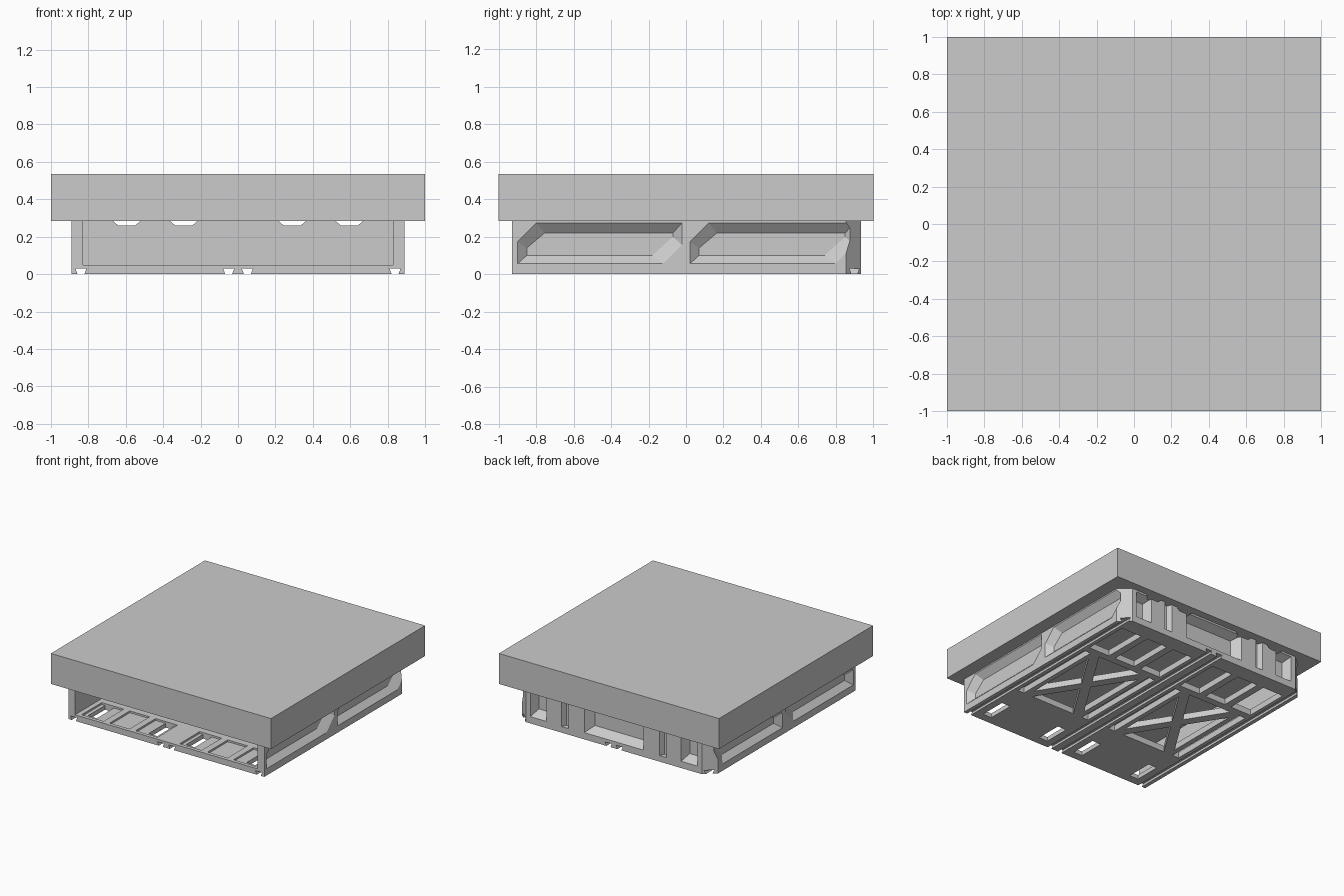
import bpy, bmesh

if "Cube" in bpy.data.objects:
    bpy.data.objects.remove(bpy.data.objects["Cube"])

grey = bpy.data.materials.new("light grey")
grey.diffuse_color = (0.6, 0.6, 0.6, 1)
grey.use_nodes = True
grey.node_tree.nodes["Principled BSDF"].inputs["Base Color"].default_value = grey.diffuse_color


def loft(bm, ring_a, ring_b):
    """Closed solid between two rings with equal point counts."""
    a = [bm.verts.new(p) for p in ring_a]
    b = [bm.verts.new(p) for p in ring_b]
    n = len(a)
    bm.faces.new(a)
    bm.faces.new(b[::-1])
    for i in range(n):
        bm.faces.new((a[i], b[i], b[(i + 1) % n], a[(i + 1) % n]))


def prism(bm, outline, z0, z1):
    loft(bm, [(x, y, z0) for x, y in outline], [(x, y, z1) for x, y in outline])


def rect(x0, x1, y0, y1):
    return [(x0, y0), (x1, y0), (x1, y1), (x0, y1)]


def finish(name, bm, helper=False):
    bmesh.ops.recalc_face_normals(bm, faces=bm.faces)
    mesh = bpy.data.meshes.new(name)
    bm.to_mesh(mesh)
    bm.free()
    mesh.materials.append(grey)
    ob = bpy.data.objects.new(name, mesh)
    bpy.context.collection.objects.link(ob)
    if helper:
        ob.hide_render = True
        ob.hide_viewport = False
        ob.display_type = 'WIRE'
    return ob


def cut(target, cutter):
    mod = target.modifiers.new(cutter.name, 'BOOLEAN')
    mod.operation = 'DIFFERENCE'
    mod.solver = 'EXACT'
    mod.object = cutter


# top slab
bm = bmesh.new()
prism(bm, rect(-1, 1, -1, 1), 0.285, 0.535)
finish("top_slab", bm)

# walls: open at the front, chamfered back corners
bm = bmesh.new()
half = [(0.83, -0.93), (0.89, -0.93), (0.89, 0.855), (0.80, 0.935)]
inner = [(-0.83, 0.83), (0.83, 0.83)]
prism(bm, half + [(-x, y) for x, y in half[::-1]] + inner, 0.05, 0.285)
walls = finish("walls", bm)

# sloped side recesses, two on each side
outer = [(-.90, .055), (-.90, .175), (-.80, .275), (-.02, .275), (-.02, .155), (-.12, .055)]
inset = [(-.85, .10), (-.85, .14), (-.755, .22), (-.07, .22), (-.07, .20), (-.18, .10)]
bm = bmesh.new()
for s in (-1, 1):
    for dy in (0, 0.92):
        loft(bm, [(s * .891, y + dy, z) for y, z in outer],
             [(s * .845, y + dy, z) for y, z in inset])
cut(walls, finish("side_recess_cutter", bm, True))

# back recesses: wide centre one and a narrow one beside each corner post
bm = bmesh.new()
for x0, x1, bevel in ((-.27, .27, .05), (.61, .76, .03), (-.76, -.61, .03)):
    loft(bm, [(x, .936, z) for x, z in rect(x0, x1, .055, .27)],
         [(x, .865, z) for x, z in rect(x0 + bevel, x1 - bevel, .10, .235)])
cut(walls, finish("back_recess_cutter", bm, True))

# grooves that split the back pillars
bm = bmesh.new()
for s in (-1, 1):
    prism(bm, [(s * .41, .94), (s * .43, .895), (s * .46, .895), (s * .48, .94)], .04, .3)
cut(walls, finish("pillar_groove_cutter", bm, True))

# see-through notches along the top of the back wall
bm = bmesh.new()
for s in (-1, 1):
    for c in (.29, .595):
        notch = [(c - .045, .26), (c + .045, .26), (c + .105, .31), (c - .105, .31)]
        loft(bm, [(s * x, .78, z) for x, z in notch], [(s * x, .96, z) for x, z in notch])
cut(walls, finish("top_notch_cutter", bm, True))

# floor plate
bm = bmesh.new()
plan = [(0.89, -0.93), (0.89, 0.855), (0.80, 0.935)]
prism(bm, plan + [(-x, y) for x, y in plan[::-1]], 0, 0.05)
floor = finish("floor_plate", bm)

# dovetail guide grooves under the floor
bm = bmesh.new()
for c in (-.84, -.05, .05, .84):
    tail = [(c - .014, -.01), (c + .014, -.01), (c + .03, .03), (c - .03, .03)]
    loft(bm, [(x, -.95, z) for x, z in tail], [(x, .95, z) for x, z in tail])
cut(floor, finish("guide_groove_cutter", bm, True))

# shallow pockets in the upper side of the floor at the front
bm = bmesh.new()
for s in (-1, 1):
    for x0, x1 in ((.10, .30), (.355, .535), (.59, .79)):
        prism(bm, [(s * x, y) for x, y in rect(x0, x1, -.90, -.64)], .035, .06)
cut(floor, finish("floor_pocket_cutter", bm, True))

# openings: front slots, cross-braced middle, long slots at the back
bm = bmesh.new()
x0, x1, y0, y1, g = .20, .69, -.42, .36, .045
cx, cy = (x0 + x1) / 2, (y0 + y1) / 2
openings = [
    rect(.13, .21, -.86, -.64), rect(.68, .76, -.86, -.64),
    rect(.10, .16, y0, y1), rect(.73, .79, y0, y1),
    [(x0 + g, y0), (x1 - g, y0), (cx, cy - 1.6 * g)],
    [(x0 + g, y1), (x1 - g, y1), (cx, cy + 1.6 * g)],
    [(x0, y0 + 1.6 * g), (x0, y1 - 1.6 * g), (cx - g, cy)],
    [(x1, y0 + 1.6 * g), (x1, y1 - 1.6 * g), (cx + g, cy)],
    rect(.10, .29, .42, .80), rect(.35, .54, .42, .80), rect(.60, .79, .42, .80),
]
for s in (-1, 1):
    for shape in openings:
        prism(bm, [(s * x, y) for x, y in shape], -.02, .07)
cut(floor, finish("floor_opening_cutter", bm, True))
